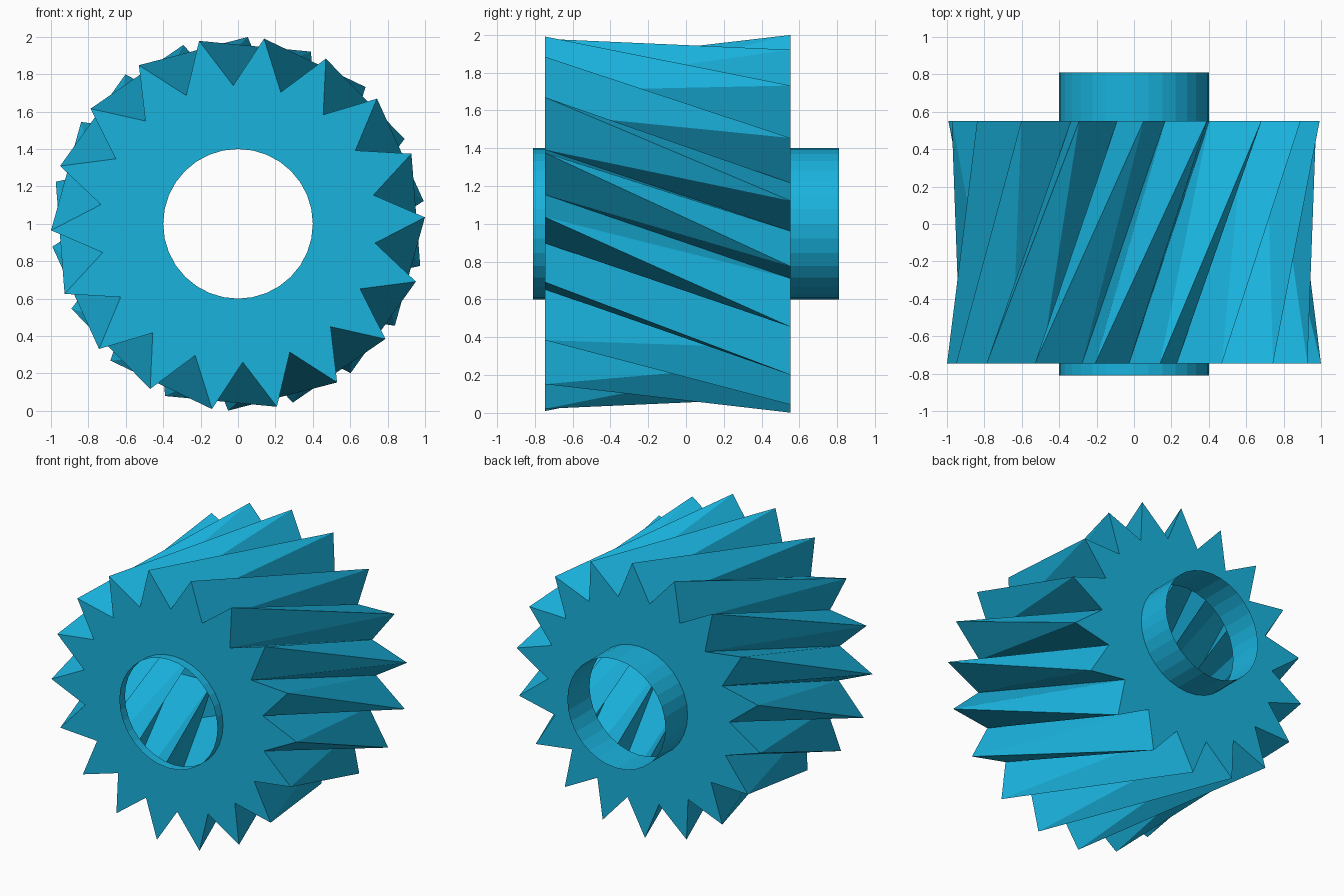
import bpy, bmesh
from math import cos, sin, radians, tau

if "Cube" in bpy.data.objects:
    bpy.data.objects.remove(bpy.data.objects["Cube"])

TEETH, TIP_R, ROOT_R = 18, 1.0, 0.74
FRONT_Y, BACK_Y, HUB_Y = -0.745, 0.552, 0.81
FRONT_ANGLE, TWIST = 2.0, -35.0      # degrees
HUB_R, HUB_SIDES, CENTRE_Z = 0.4, 32, 1.0

blue = bpy.data.materials.new("blue")
blue.diffuse_color = (0.01, 0.45, 0.73, 1)
blue.use_nodes = True
blue.node_tree.nodes["Principled BSDF"].inputs["Base Color"].default_value = blue.diffuse_color


def ring(bm, radii, y, start):
    """Ring of vertices about the y axis, cycling through the given radii."""
    n = len(radii)
    return [bm.verts.new((r * cos(radians(start) + tau * i / n), y,
                          CENTRE_Z + r * sin(radians(start) + tau * i / n)))
            for i, r in enumerate(radii)]


def loop_edges(bm, verts):
    out = []
    for i, v in enumerate(verts):
        w = verts[(i + 1) % len(verts)]
        out.append(bm.edges.get((v, w)) or bm.edges.new((v, w)))
    return out


def finish(bm, name):
    mesh = bpy.data.meshes.new(name)
    bm.to_mesh(mesh)
    bm.free()
    mesh.materials.append(blue)
    obj = bpy.data.objects.new(name, mesh)
    bpy.context.collection.objects.link(obj)
    return obj


# Hollow helical gear: straight tooth edges between two star-shaped ends
bm = bmesh.new()
star = [TIP_R, ROOT_R] * TEETH
front = ring(bm, star, FRONT_Y, FRONT_ANGLE)
back = ring(bm, star, BACK_Y, FRONT_ANGLE + TWIST)
for i in range(len(star)):
    j = (i + 1) % len(star)
    bm.faces.new((front[i], back[j], front[j]))
    bm.faces.new((front[i], back[i], back[j]))

# End faces, each with a round hole
for verts, y, side in ((front, FRONT_Y, -1), (back, BACK_Y, 1)):
    hole = ring(bm, [HUB_R] * HUB_SIDES, y, 0)
    edges = loop_edges(bm, verts) + loop_edges(bm, hole)
    fill = bmesh.ops.triangle_fill(bm, edges=edges, use_beauty=True,
                                   normal=(0, side, 0))
    for f in fill["geom"]:
        if isinstance(f, bmesh.types.BMFace):
            f.normal_update()
            if f.normal.y * side < 0:
                f.normal_flip()
finish(bm, "gear_body")

# Thin open collars around the holes: short in front, long behind
for name, y0, y1 in (("front_collar", -HUB_Y, FRONT_Y),
                     ("back_collar", BACK_Y, HUB_Y)):
    bm = bmesh.new()
    a = ring(bm, [HUB_R] * HUB_SIDES, y0, 0)
    b = ring(bm, [HUB_R] * HUB_SIDES, y1, 0)
    for i in range(HUB_SIDES):
        j = (i + 1) % HUB_SIDES
        bm.faces.new((a[i], b[i], b[j], a[j]))
    finish(bm, name)
